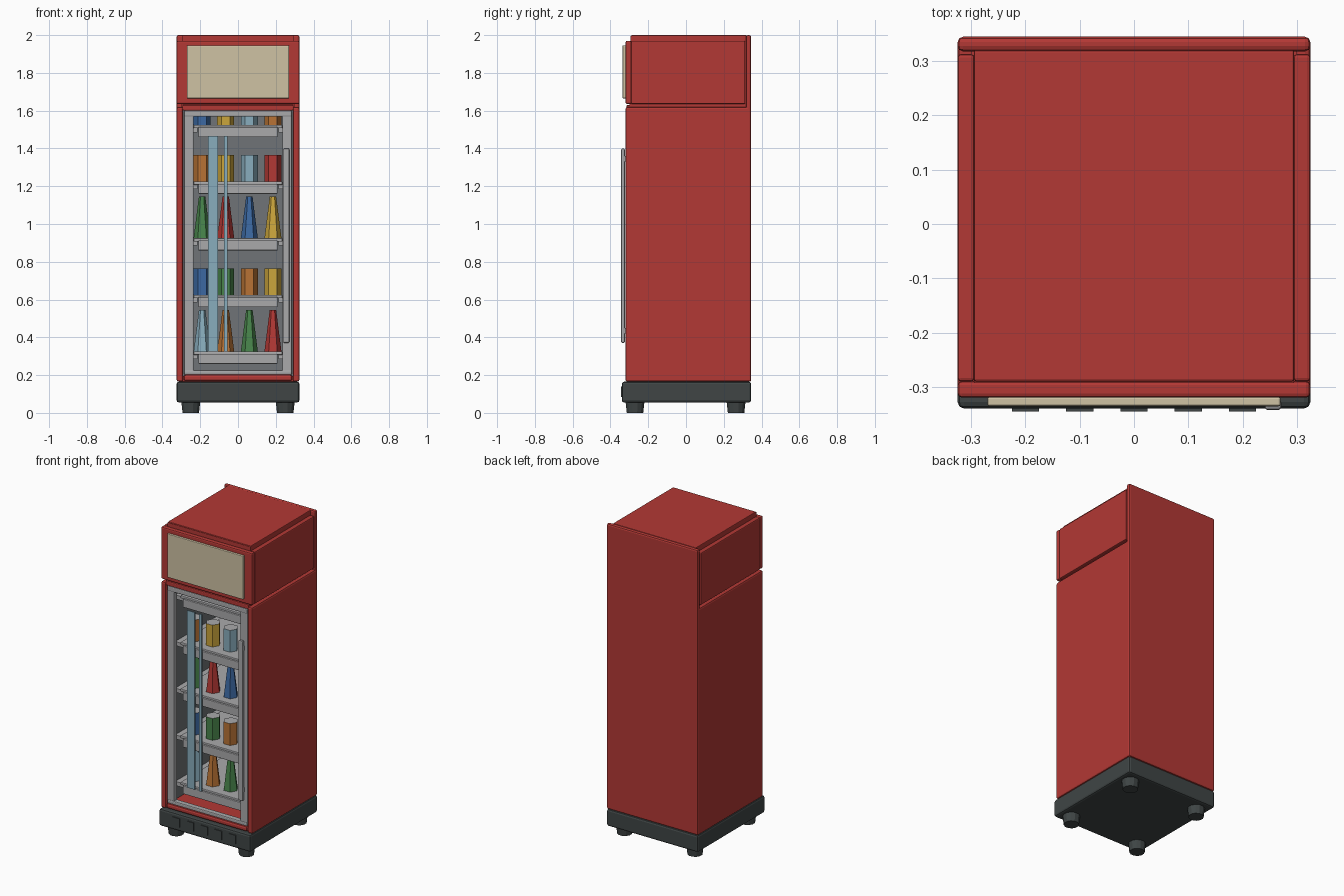
import bpy, bmesh, math
from mathutils import Matrix

if "Cube" in bpy.data.objects:
    bpy.data.objects.remove(bpy.data.objects["Cube"])


def material(name, r, g, b):
    m = bpy.data.materials.new(name)
    m.use_nodes = True
    m.diffuse_color = (r, g, b, 1)
    m.node_tree.nodes["Principled BSDF"].inputs["Base Color"].default_value = (r, g, b, 1)
    return m


RED = material("red", 0.45, 0.04, 0.035)
CREAM = material("cream", 0.62, 0.54, 0.37)
STEEL = material("light grey", 0.40, 0.40, 0.41)
LINER = material("mid grey", 0.16, 0.175, 0.185)
CHARCOAL = material("charcoal", 0.05, 0.06, 0.06)
BLUE = material("blue", 0.045, 0.14, 0.36)
YELLOW = material("yellow", 0.60, 0.38, 0.045)
SKY = material("light blue", 0.25, 0.42, 0.51)
ORANGE = material("orange", 0.48, 0.17, 0.035)
GREEN = material("green", 0.065, 0.23, 0.07)


def make(name, bm, *mats):
    me = bpy.data.meshes.new(name)
    bm.to_mesh(me)
    bm.free()
    for m in mats:
        me.materials.append(m)
    ob = bpy.data.objects.new(name, me)
    bpy.context.scene.collection.objects.link(ob)
    return ob


def box(name, x, y, z, mat, bevel=0.0):
    """Box from (min, max) spans on each axis, with optional bevelled edges."""
    bm = bmesh.new()
    bmesh.ops.create_cube(bm, size=1)
    for v in bm.verts:
        v.co = [s[0] if c < 0 else s[1] for c, s in zip(v.co, (x, y, z))]
    ob = make(name, bm, mat)
    if bevel:
        mod = ob.modifiers.new("bevel", "BEVEL")
        mod.width = bevel
        mod.segments = 2
    return ob


def frustum(name, x, y, z0, height, r0, r1, sides, mat, cap=None):
    """Upright tapered prism with a flat side to the front; cap colours the top."""
    bm = bmesh.new()
    turn = Matrix.Rotation(math.pi / sides, 4, "Z")
    bmesh.ops.create_cone(bm, cap_ends=True, segments=sides, radius1=r0, radius2=r1,
                          depth=height, matrix=Matrix.Translation((x, y, z0 + height / 2)) @ turn)
    bm.normal_update()
    for f in bm.faces:
        f.material_index = int(cap is not None and f.normal.z > 0.9)
    return make(name, bm, mat, cap or mat)


# Plinth, vents and feet
box("plinth", (-0.325, 0.325), (-0.34, 0.345), (0.055, 0.165), CHARCOAL, 0.012)
for i in range(5):
    cx = -0.2 + 0.1 * i
    box("plinth_vent", (cx - 0.025, cx + 0.025), (-0.345, -0.335), (0.085, 0.14), CHARCOAL)
for sx in (-1, 1):
    for y in (-0.27, 0.265):
        frustum("foot", sx * 0.25, y, 0, 0.06, 0.045, 0.052, 12, CHARCOAL)

# Cabinet shell
box("back_panel", (-0.325, 0.325), (0.318, 0.345), (0.165, 2.0), RED, 0.01)
box("cabinet_floor", (-0.3, 0.3), (-0.3, 0.32), (0.165, 0.195), RED)
box("cabinet_ceiling", (-0.3, 0.3), (-0.3, 0.32), (1.6, 1.64), RED)
box("bottom_trim", (-0.287, 0.287), (-0.32, -0.285), (0.168, 0.203), RED, 0.012)
box("top_trim", (-0.295, 0.295), (-0.315, -0.285), (1.6, 1.63), RED, 0.006)
for side, s in (("left", 1), ("right", -1)):
    span = sorted((s * 0.291, s * 0.325))
    box(side + "_panel", span, (-0.32, 0.34), (0.165, 1.62), RED, 0.01)
    box(side + "_liner", sorted((s * 0.282, s * 0.292)), (-0.28, 0.318), (0.195, 1.6), LINER)
box("back_liner", (-0.29, 0.29), (0.305, 0.319), (0.195, 1.6), LINER)

# Header box with sign
box("header_core", (-0.295, 0.295), (-0.29, 0.32), (1.63, 2.0), RED, 0.004)
box("header_front", (-0.325, 0.325), (-0.32, -0.289), (1.635, 1.97), RED, 0.008)
for side, s in (("left", 1), ("right", -1)):
    box("header_" + side, sorted((s * 0.294, s * 0.325)), (-0.29, 0.313), (1.635, 1.97), RED, 0.006)
box("header_lip", (-0.295, 0.295), (-0.293, -0.28), (1.96, 1.995), RED)
box("sign_panel", (-0.27, 0.27), (-0.336, -0.318), (1.665, 1.945), CREAM, 0.004)

# Door frame, handle and glass reflections
for side, s in (("left", 1), ("right", -1)):
    box("door_stile_" + side, sorted((s * 0.235, s * 0.285)), (-0.312, -0.28), (0.21, 1.58), STEEL, 0.006)
box("door_top_rail", (-0.285, 0.285), (-0.315, -0.28), (1.568, 1.6), STEEL, 0.006)
box("door_bottom_rail", (-0.285, 0.285), (-0.315, -0.28), (0.202, 0.226), STEEL, 0.006)
box("door_handle", (0.24, 0.272), (-0.343, -0.324), (0.37, 1.4), STEEL, 0.007)
for z in (0.42, 1.33):
    box("handle_mount", (0.246, 0.266), (-0.33, -0.305), (z, z + 0.03), STEEL)
for x in ((-0.16, -0.105), (-0.075, -0.055)):
    box("glass_reflection", x, (-0.29, -0.284), (0.325, 1.465), SKY)

# Shelves and stocked goods, bottom to top
rows = [
    (0.325, "bottle", (SKY, ORANGE, GREEN, RED)),
    (0.625, "can", (BLUE, GREEN, ORANGE, YELLOW)),
    (0.925, "bottle", (GREEN, RED, BLUE, YELLOW)),
    (1.225, "can", (ORANGE, YELLOW, SKY, RED)),
    (1.525, "short_can", (BLUE, YELLOW, SKY, ORANGE)),
]
shapes = {"bottle": (0.22, 0.045, 0.017), "can": (0.14, 0.045, 0.045), "short_can": (0.07, 0.045, 0.045)}
for z, kind, colours in rows:
    box("shelf", (-0.235, 0.235), (-0.25, 0.29), (z - 0.018, z), STEEL, 0.004)
    box("shelf_lip", (-0.21, 0.21), (-0.262, -0.245), (z - 0.065, z - 0.012), STEEL, 0.004)
    for s in (-1, 1):
        box("shelf_bracket", sorted((s * 0.215, s * 0.284)), (-0.235, 0.29), (z - 0.04, z - 0.014), STEEL)
    height, r0, r1 = shapes[kind]
    for i, colour in enumerate(colours):
        frustum(kind, -0.19 + 0.125 * i, -0.16, z, height, r0, r1, 6, colour, STEEL)
